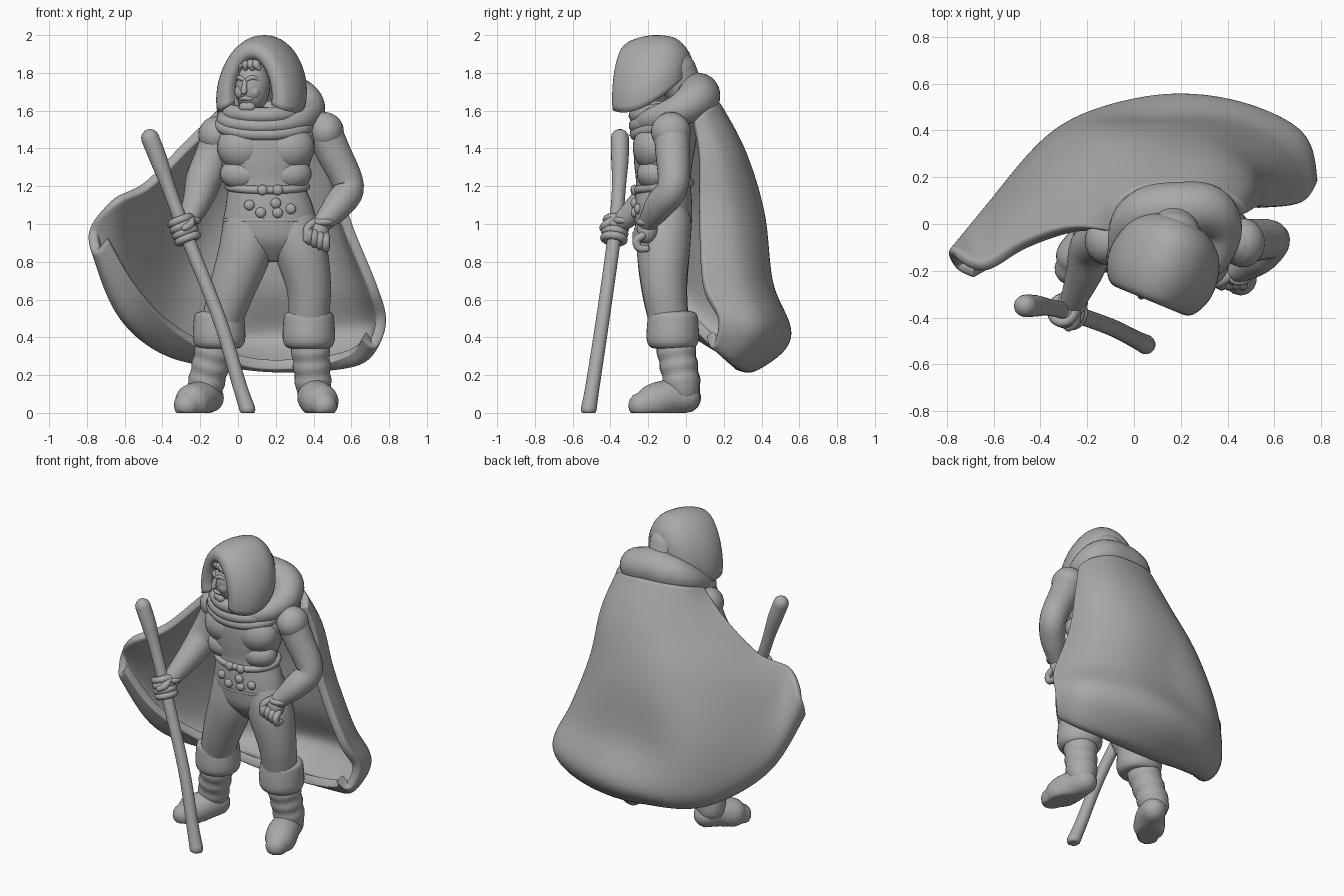
import bpy, bmesh, math
from mathutils import Vector

if "Cube" in bpy.data.objects:
    bpy.data.objects.remove(bpy.data.objects["Cube"])

# One plain sculpting colour
clay = bpy.data.materials.new("clay_grey")
clay.use_nodes = True
clay.diffuse_color = (.4, .4, .4, 1)
clay.node_tree.nodes["Principled BSDF"].inputs["Base Color"].default_value = (.4, .4, .4, 1)


def add_object(name, bm):
    bmesh.ops.recalc_face_normals(bm, faces=bm.faces)
    for face in bm.faces:
        face.smooth = True
    mesh = bpy.data.meshes.new(name)
    bm.to_mesh(mesh)
    bm.free()
    mesh.materials.append(clay)
    obj = bpy.data.objects.new(name, mesh)
    bpy.context.collection.objects.link(obj)
    return obj


def smooth(points, steps, closed=False):
    """Catmull-Rom interpolation of tuples of any length."""
    count, out = len(points), []

    def get(i):
        return points[i % count] if closed else points[max(0, min(count - 1, i))]
    for i in range(count if closed else count - 1):
        corners = [get(i + j) for j in (-1, 0, 1, 2)]
        for k in range(steps):
            t = k / steps
            out.append(tuple(b + .5 * t * (c - a + t * (2*a - 5*b + 4*c - d + t * (3*b - a - 3*c + d)))
                             for a, b, c, d in zip(*corners)))
    if not closed:
        out.append(tuple(points[-1]))
    return out


def loft(name, rings, around=True, along=False):
    """Skin a list of equal point rows."""
    bm = bmesh.new()
    rows = [[bm.verts.new(p) for p in ring] for ring in rings]
    size = len(rows[0])
    pairs = list(zip(rows, rows[1:])) + ([(rows[-1], rows[0])] if along else [])
    for low, high in pairs:
        for i in range(size if around else size - 1):
            j = (i + 1) % size
            bm.faces.new((low[i], low[j], high[j], high[i]))
    if around and not along:
        bm.faces.new(rows[0])
        bm.faces.new(rows[-1])
    return add_object(name, bm)


def tube(name, points, closed=False, sides=20, steps=6):
    """Round-ended tube through (x, y, z, radius) points, kept above the floor."""
    path = [(Vector(p[:3]), p[3]) for p in smooth(points, steps, closed)]
    if not closed:
        for turn in range(2):
            (end, r), (inner, _) = path[0], path[1]
            out = (end - inner).normalized()
            dome = [(end + out * r * math.sin(a), r * math.cos(a)) for a in (1.5, 1.2, .8, .4)]
            path = (dome + path)[::-1]
    rings, side, count = [], Vector((.31, .93, .2)), len(path)
    for i, (centre, r) in enumerate(path):
        after = path[(i + 1) % count if closed else min(i + 1, count - 1)][0]
        before = path[i - 1 if closed else max(i - 1, 0)][0]
        tangent = (after - before).normalized()
        side = (side - tangent * side.dot(tangent)).normalized()
        other = tangent.cross(side)
        ring = []
        for k in range(sides):
            a = math.tau * k / sides
            p = centre + (side * math.cos(a) + other * math.sin(a)) * r
            p.z = max(p.z, 0)
            ring.append(p)
        rings.append(ring)
    return loft(name, rings, along=closed)


def body(name, sections, sides=40):
    """Loft of level ellipses given as (x, y, z, half width, half depth)."""
    angles = [math.tau * k / sides for k in range(sides)]
    return loft(name, [[(x + w * math.cos(a), y + d * math.sin(a), z) for a in angles]
                       for x, y, z, w, d in smooth(sections, 5)])


def ball(name, centre, radii):
    bm = bmesh.new()
    bmesh.ops.create_uvsphere(bm, u_segments=28, v_segments=18, radius=1)
    for v in bm.verts:
        v.co = Vector(c + r * p for c, r, p in zip(centre, radii, v.co))
    return add_object(name, bm)


def band(name, x, y, z, w, d, r, dip=0):
    """Closed strap around an ellipse, lower in front by dip."""
    tube(name, [(x + w * math.cos(a), y + d * math.sin(a), z + dip * math.sin(a), r)
                for a in [math.tau * k / 10 for k in range(10)]], closed=True, sides=10)


# Torso, chest and belt
body("torso", [(.19, -.11, .8, .05, .06), (.18, -.12, .9, .2, .13), (.17, -.12, 1, .245, .15),
               (.165, -.12, 1.1, .23, .152), (.15, -.12, 1.22, .205, .145), (.145, -.12, 1.33, .24, .155),
               (.145, -.11, 1.45, .265, .165), (.15, -.1, 1.56, .22, .14), (.14, -.1, 1.65, .11, .1)])
for label, x in (("right", .03), ("left", .265)):
    ball(label + "_chest_muscle", (x, -.17, 1.405), (.14, .112, .125))
    ball(label + "_rib_muscle", (x, -.165, 1.265), (.125, .095, .09))
band("upper_belt", .155, -.12, 1.2, .205, .143, .022, .02)
band("lower_belt", .17, -.12, 1.02, .243, .145, .01)
for i, (x, z) in enumerate([(.13, 1.18), (.21, 1.18), (.06, 1.1), (.2, 1.11), (.12, 1.06), (.28, 1.08), (.21, 1.06)]):
    depth = .15 * math.sqrt(1 - ((x - .165) / .23) ** 2)
    ball("belt_stud_%d" % i, (x, -.125 - depth, z), (.028, .02, .028))

# Legs with folded boot cuffs and wrinkled shafts
legs = {
    "right": ([(.06, -.11, 1, .14), (.035, -.12, .85, .14), (-.03, -.115, .66, .122), (-.09, -.09, .48, .105)],
              (-.1, -.07, .44), (-.175, -.015, .13),
              [(-.155, .0, .08, .08), (-.19, -.07, .08, .09), (-.245, -.15, .055, .095), (-.27, -.19, .04, .07)]),
    "left": ([(.28, -.11, 1, .14), (.335, -.12, .85, .14), (.375, -.115, .66, .118), (.375, -.09, .48, .105)],
             (.375, -.07, .44), (.4, -.02, .13),
             [(.395, -.005, .08, .08), (.41, -.09, .08, .095), (.44, -.18, .055, .095), (.455, -.235, .04, .07)]),
}
for label, (thigh, knee, ankle, foot) in legs.items():
    tube(label + "_thigh", thigh, sides=28)
    x, y, z = knee
    body(label + "_boot_cuff", [(x, y, z + h, r, r) for h, r in
                                ((-.1, .09), (-.09, .12), (-.05, .138), (.04, .135), (.085, .125), (.1, .09))])
    shaft = []
    for i in range(9):
        p = Vector(knee).lerp(Vector(ankle), i / 8)
        shaft.append((*p, .103 - .0015 * i + .006 * (i % 2)))
    tube(label + "_boot_shaft", shaft, sides=24, steps=4)
    tube(label + "_foot", foot, sides=28)

# Arms
arms = {
    "right": [(-.1, -.07, 1.48, .09), (-.13, -.07, 1.37, .095), (-.18, -.1, 1.24, .095),
              (-.21, -.2, 1.14, .08), (-.26, -.33, 1.02, .055)],
    "left": [(.45, -.08, 1.5, .095), (.505, -.07, 1.38, .092), (.585, -.07, 1.2, .082),
             (.53, -.14, 1.1, .078), (.45, -.2, 1.01, .052)],
}
for label, path in arms.items():
    tube(label + "_arm", path, sides=24)
    x, y, z, r = path[0]
    ball(label + "_shoulder", (x + (.015 if label == "left" else -.015), y, z - .01), (.095, .105, .1))
    band(label + "_wrist_band", *path[-1][:3], .046, .046, .018)

# Staff and the hand gripping it
staff = [(-.465, -.35, 1.455, .048), (-.42, -.35, 1.34, .046), (-.37, -.355, 1.2, .037), (-.285, -.375, .97, .036),
         (-.1, -.44, .5, .036), (.01, -.495, .14, .038), (.05, -.515, .02, .042)]
tube("staff", staff)
grip = Vector(staff[3][:3])
axis = (Vector(staff[4][:3]) - grip).normalized()
across = axis.cross(Vector((0, 1, 0))).normalized()
outward = axis.cross(across)
ball("right_palm", (-.285, -.37, .99), (.062, .057, .067))
for i in range(4):
    centre = grip + axis * (.034 * i - .05)
    tube("right_finger_%d" % i, [(*(centre + (across * math.cos(a) + outward * math.sin(a)) * .052), .022)
                                 for a in [math.tau * k / 8 for k in range(8)]], closed=True, sides=10, steps=3)
tube("right_thumb", [(-.25, -.37, 1.03, .022), (-.25, -.42, 1.0, .022), (-.28, -.44, .98, .02)], sides=12)

# Closed left fist
ball("left_palm", (.425, -.205, .965), (.058, .055, .07))
for i in range(4):
    x, z = .375 + .03 * i, .975 - .012 * i
    tube("left_finger_%d" % i, [(x, -.23, z, .021), (x, -.262, z - .025, .022), (x, -.25, z - .065, .021),
                                (x, -.21, z - .07, .018)], sides=12, steps=4)
tube("left_thumb", [(.41, -.22, 1.01, .023), (.37, -.25, .98, .022), (.365, -.26, .92, .02)], sides=12)

# Head turned a little to its right
facing, sideways = Vector((-.38, -.92, 0)), Vector((.92, -.38, 0))
skull = Vector((.075, -.2, 1.73))


def on_face(out, over, up, r):
    return (*(skull + facing * out + sideways * over + Vector((0, 0, up))), r)


ball("head", skull, (.095, .105, .14))
tube("nose", [on_face(.095, 0, .03, .012), on_face(.112, 0, -.01, .015), on_face(.114, 0, -.028, .018)], sides=12)
tube("lips", [on_face(.09, -.03, -.068, .009), on_face(.098, 0, -.064, .013), on_face(.09, .03, -.068, .009)], sides=10)
tube("chin", [on_face(.07, -.02, -.11, .025), on_face(.07, .02, -.11, .025)], sides=12)
for label, k in (("right", -1), ("left", 1)):
    tube(label + "_brow", [on_face(.096, .012 * k, .035, .012), on_face(.086, .04 * k, .045, .013),
                           on_face(.063, .068 * k, .03, .01)], sides=10)
    ball(label + "_cheek", on_face(.063, .04 * k, -.03, 0)[:3], (.034, .034, .04))
for i in range(5):
    over = .025 * (i - 2)
    tube("hair_lock_%d" % i, [on_face(.06, over, .13, .024), on_face(.09, over * 1.2, .115, .024),
                              on_face(.09, over * 1.5, .095, .014)], sides=10)

# Hood: arches from the inner rim (forward, half width, top, side height) to the closed back
arches = smooth([(.15, .12, 1.88, 1.7), (.178, .14, 1.905, 1.695), (.165, .185, 1.945, 1.69), (.09, .22, 1.975, 1.69),
                 (0, .22, 1.985, 1.71), (-.09, .185, 1.97, 1.75), (-.15, .11, 1.91, 1.79), (-.165, .02, 1.84, 1.81)], 5)
rows = []
for out, width, top, bottom in arches:
    base = Vector((.14, -.15, 0)) + facing * out
    rows.append([base + sideways * width * math.cos(a) * (1 - .12 * math.sin(a))
                 + Vector((0, 0, bottom + (top - bottom) * math.sin(a)))
                 for a in [(math.pi + .7) * k / 32 - .35 for k in range(33)]])
hood = loft("hood", rows, around=False)
shell = hood.modifiers.new("thickness", 'SOLIDIFY')
shell.thickness, shell.offset = .03, 0

# Cowl roll around the neck, heavy at the back, with scarf folds in front
tube("cowl", [(.05, .05, 1.67, .105), (.19, .065, 1.685, .115), (.32, .055, 1.66, .11), (.375, -.04, 1.6, .085),
              (.31, -.18, 1.55, .065), (.13, -.235, 1.53, .05), (-.03, -.17, 1.55, .055), (-.03, -.03, 1.62, .08)],
     closed=True, sides=24)
tube("hood_neck", [(.17, .0, 1.7, .1), (.17, -.06, 1.8, .12)], sides=24)
band("scarf_fold_upper", .13, -.12, 1.6, .18, .14, .045, .025)
band("scarf_fold_middle", .135, -.12, 1.555, .21, .145, .04, .035)
band("scarf_fold_lower", .14, -.11, 1.53, .235, .155, .035, .055)

# Wind-blown cloak: rows from neck to the turned-in hem, each running right edge to left edge
cloak_rows = [
    [(-.09, -.03, 1.58), (-.06, .07, 1.62), (.03, .13, 1.64), (.17, .15, 1.64), (.31, .14, 1.63), (.42, .09, 1.59), (.46, .04, 1.54)],
    [(-.28, -.03, 1.41), (-.17, .13, 1.4), (-.01, .25, 1.38), (.17, .29, 1.38), (.36, .26, 1.38), (.48, .18, 1.36), (.51, .07, 1.35)],
    [(-.48, -.1, 1.21), (-.39, .12, 1.12), (-.14, .34, 1.08), (.12, .39, 1.05), (.35, .36, 1.05), (.52, .24, 1.05), (.56, .07, 1.05)],
    [(-.65, -.19, 1.13), (-.56, .05, .86), (-.28, .38, .72), (.08, .43, .68), (.4, .42, .68), (.63, .3, .68), (.71, .09, .68)],
    [(-.77, -.13, 1), (-.63, .04, .6), (-.32, .38, .4), (.05, .52, .4), (.4, .51, .42), (.7, .38, .45), (.76, .17, .5)],
    [(-.75, -.18, .87), (-.58, -.03, .5), (-.33, .24, .31), (.05, .36, .26), (.38, .35, .25), (.64, .27, .28), (.72, .15, .37)],
    [(-.69, -.21, .93), (-.53, -.11, .66), (-.3, .09, .43), (.05, .25, .27), (.38, .26, .27), (.6, .22, .33), (.67, .12, .42)],
]
across_rows = [smooth(row, 6) for row in cloak_rows]
columns = [smooth(column, 6) for column in zip(*across_rows)]
cloak = loft("cloak", columns, around=False)
shell = cloak.modifiers.new("thickness", 'SOLIDIFY')
shell.thickness, shell.offset = .055, 0
cloak.modifiers.new("soft_edges", 'SUBSURF').levels = 2
